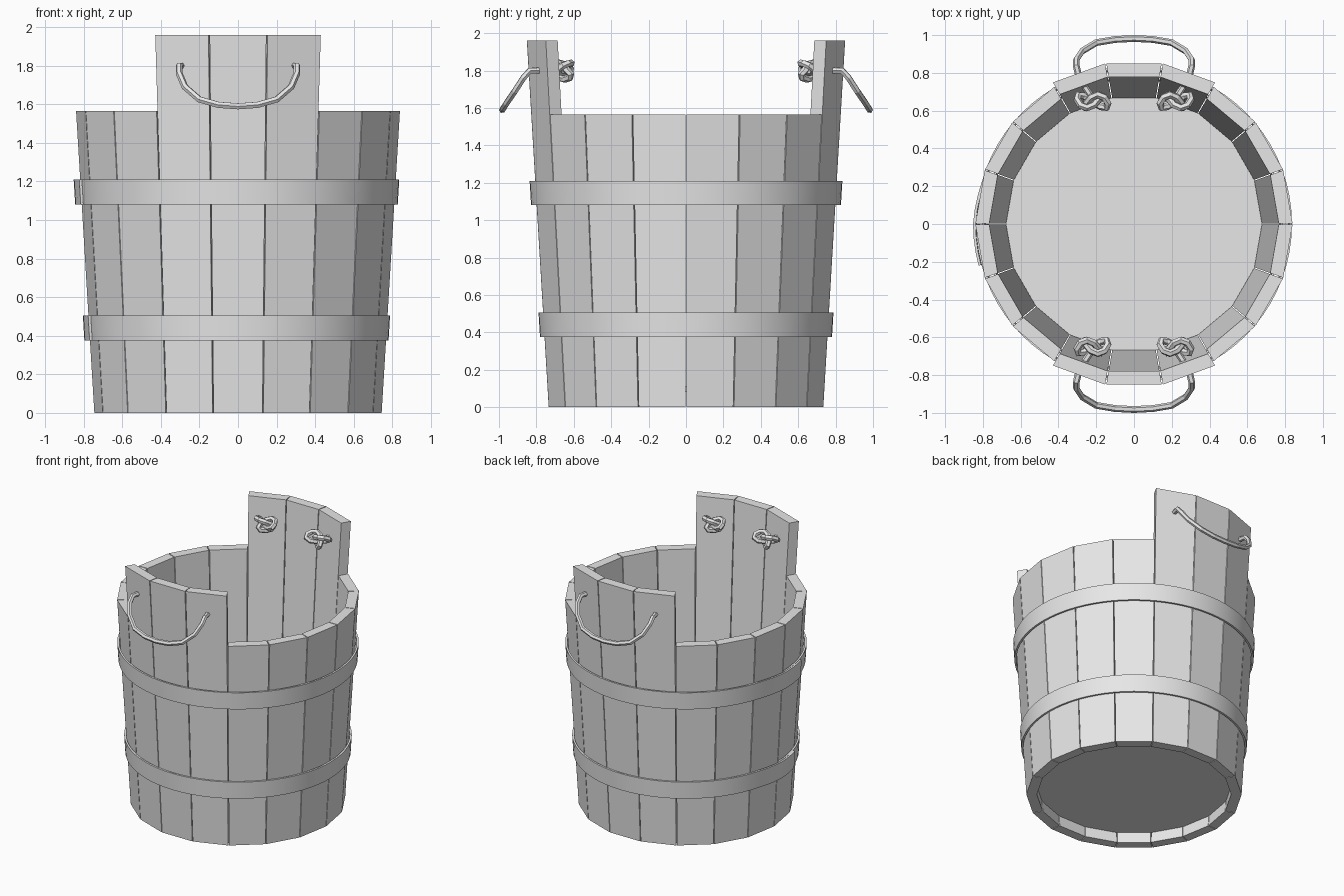
import bpy, bmesh
from math import sin, cos, pi, radians

if "Cube" in bpy.data.objects:
    bpy.data.objects.remove(bpy.data.objects["Cube"], do_unlink=True)

grey = bpy.data.materials.new("plain_grey")
grey.use_nodes = True
grey.diffuse_color = (0.8, 0.8, 0.8, 1)
grey.node_tree.nodes["Principled BSDF"].inputs["Base Color"].default_value = (0.8, 0.8, 0.8, 1)

STAVES = 18
STEP = 360 / STAVES
WALL = 0.073


def wall_radius(z):
    """Outer radius of the flared bucket at height z."""
    return 0.745 + 0.0605 * z


def polar(r, degrees, z):
    return (r * cos(radians(degrees)), r * sin(radians(degrees)), z)


def sweep(name, sections):
    """Skin a row of four-cornered sections and cap both ends."""
    bm = bmesh.new()
    rings = [[bm.verts.new(p) for p in s] for s in sections]
    for a, b in zip(rings, rings[1:]):
        for i in range(4):
            j = (i + 1) % 4
            bm.faces.new((a[i], a[j], b[j], b[i]))
    bm.faces.new(rings[0])
    bm.faces.new(rings[-1])
    bmesh.ops.recalc_face_normals(bm, faces=bm.faces)
    mesh = bpy.data.meshes.new(name)
    bm.to_mesh(mesh)
    bm.free()
    mesh.materials.append(grey)
    obj = bpy.data.objects.new(name, mesh)
    bpy.context.collection.objects.link(obj)
    return obj


def select_only(obj):
    bpy.ops.object.select_all(action='DESELECT')
    obj.select_set(True)
    bpy.context.view_layer.objects.active = obj


def rope(name, points, radius, closed=False):
    """Coarse faceted rope along a list of points."""
    curve = bpy.data.curves.new(name, 'CURVE')
    curve.dimensions = '3D'
    curve.bevel_depth = radius
    curve.bevel_resolution = 1
    curve.use_fill_caps = True
    spline = curve.splines.new('POLY')
    spline.points.add(len(points) - 1)
    for point, co in zip(spline.points, points):
        point.co = (*co, 1)
    spline.use_cyclic_u = closed
    spline.use_smooth = False
    curve.materials.append(grey)
    obj = bpy.data.objects.new(name, curve)
    bpy.context.collection.objects.link(obj)
    select_only(obj)
    bpy.ops.object.convert(target='MESH')


# Staves: three tall ones at the front and at the back
for i in range(STAVES):
    mid = (i + 0.5) * STEP
    tall = abs(sin(radians(mid))) > sin(radians(65))
    top = 1.96 if tall else 1.565
    sections = []
    for side in (-1, 1):
        angle = mid + side * (STEP / 2 - 0.2)
        sections.append([polar(wall_radius(z) - inset, angle, z)
                         for z, inset in ((0, 0), (top, 0), (top, WALL), (0, WALL))])
    sweep(f"{'tall' if tall else 'short'}_stave_{i + 1}", sections)

# Floor, set a little above the bottom edge
bpy.ops.mesh.primitive_cylinder_add(vertices=STAVES, radius=0.678, depth=0.03,
                                    location=(0, 0, 0.095),
                                    rotation=(0, 0, radians(STEP / 2)))
floor = bpy.context.object
floor.name = "floor"
floor.data.materials.append(grey)

# Hoops: straps whose free end overlaps on one side
for name, low, high, gap in (("lower_hoop", 0.375, 0.505, 0.013),
                             ("upper_hoop", 1.08, 1.21, 0.018)):
    sections = []
    for angle in range(180, 556, 5):
        lift = 0.016 * min(1, max(0, (angle - 525) / 15))
        sections.append([polar(wall_radius(z) + gap + lift - inset, angle, z)
                         for z, inset in ((low, 0), (high, 0), (high, 0.014), (low, 0.014))])
    hoop = sweep(name, sections)
    select_only(hoop)
    bpy.ops.object.shade_smooth_by_angle(angle=radians(30))

# Rope handles: half a path, mirrored left to right and front to back
half = [(0.23, 0.68, 1.80), (0.29, 0.77, 1.80), (0.305, 0.835, 1.80),
        (0.305, 0.87, 1.76), (0.275, 0.915, 1.69), (0.20, 0.96, 1.625),
        (0.10, 0.977, 1.597)]
path = half + [(0, 0.982, 1.59)] + [(-x, y, z) for x, y, z in reversed(half)]
for end, sy in (("front", -1), ("back", 1)):
    rope(f"{end}_handle", [(x, sy * y, z) for x, y, z in path], 0.018)

    # Knots on the inner side of the tall staves
    for side, sx in (("left", 1), ("right", -1)):
        loop = []
        for k in range(20):
            t = 2 * pi * k / 20
            loop.append((sx * (0.22 + 0.03 * (sin(t) + 2 * sin(2 * t))),
                         sy * (0.65 + 0.035 * sin(3 * t)),
                         1.805 + 0.017 * (cos(t) - 2 * cos(2 * t))))
        rope(f"{end}_{side}_knot", loop, 0.02, closed=True)
